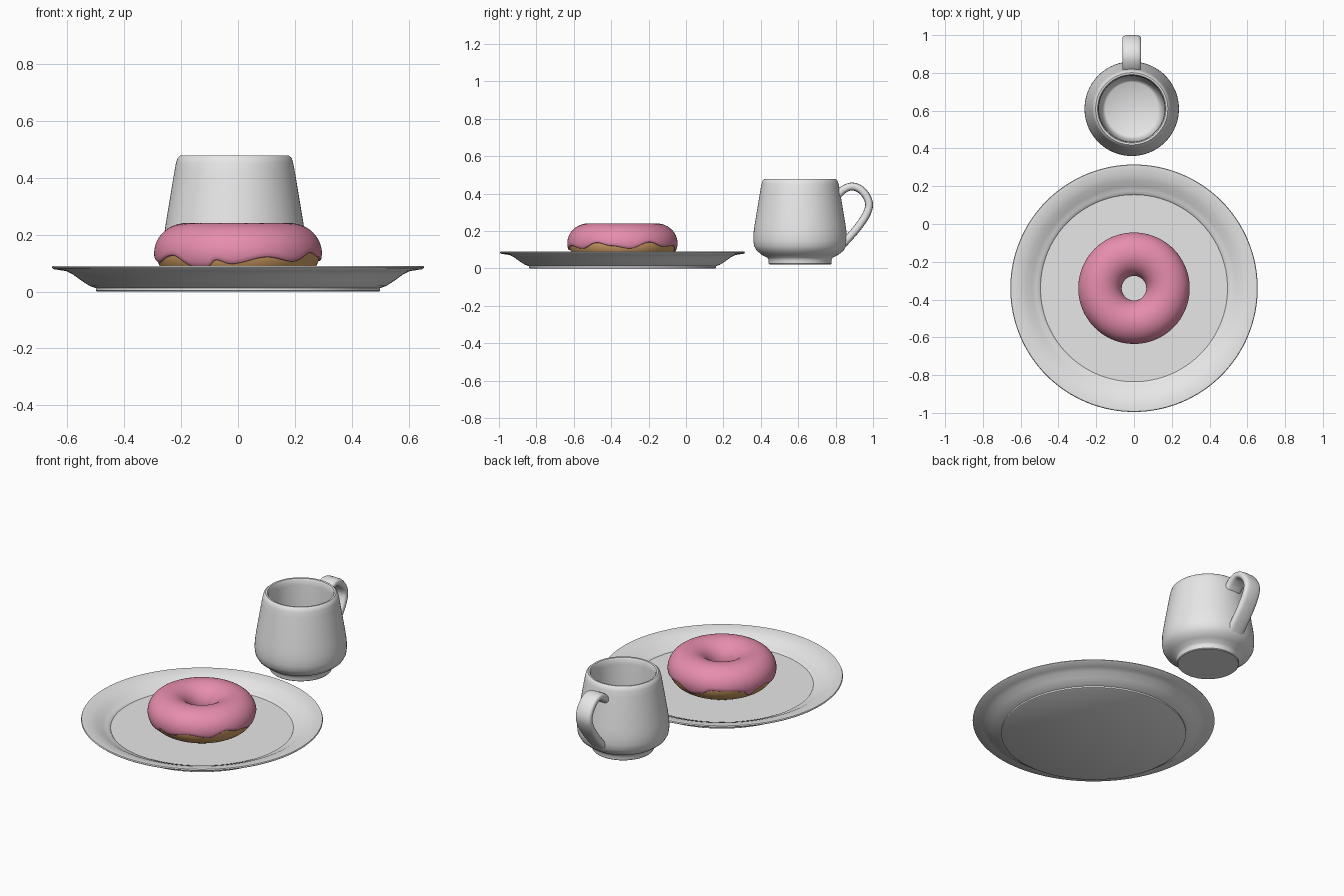
import bpy, bmesh, math
from mathutils import Vector

if "Cube" in bpy.data.objects:
    bpy.data.objects.remove(bpy.data.objects["Cube"])

def material(name, rgb):
    m = bpy.data.materials.new(name)
    m.diffuse_color = (*rgb, 1)
    m.use_nodes = True
    m.node_tree.nodes["Principled BSDF"].inputs["Base Color"].default_value = m.diffuse_color
    return m

ceramic = material("white ceramic", (0.8, 0.8, 0.8))
pink = material("pink icing", (0.9, 0.3, 0.47))
brown = material("baked dough", (0.65, 0.35, 0.13))

def finish(name, bm, mat, angle=40):
    bmesh.ops.recalc_face_normals(bm, faces=bm.faces)
    me = bpy.data.meshes.new(name)
    bm.to_mesh(me)
    bm.free()
    ob = bpy.data.objects.new(name, me)
    bpy.context.collection.objects.link(ob)
    me.materials.append(mat)
    bpy.ops.object.select_all(action='DESELECT')
    ob.select_set(True)
    bpy.context.view_layer.objects.active = ob
    bpy.ops.object.shade_smooth_by_angle(angle=math.radians(angle))
    return ob

def bridge(bm, rings, loop=False, closed=True):
    """Quads between successive rings of vertices."""
    pairs = list(zip(rings, rings[1:])) + ([(rings[-1], rings[0])] if loop else [])
    for a, b in pairs:
        n = len(a)
        for i in range(n if closed else n - 1):
            j = (i + 1) % n
            bm.faces.new((a[i], a[j], b[j], b[i]))

def lathe(name, profile, centre, mat, n=96):
    """Revolve (radius, z) points and cap both ends."""
    bm = bmesh.new()
    rings = [[bm.verts.new((centre[0] + r * math.cos(i * math.tau / n),
                            centre[1] + r * math.sin(i * math.tau / n), z))
              for i in range(n)] for r, z in profile]
    bridge(bm, rings)
    bm.faces.new(rings[0])
    bm.faces.new(rings[-1])
    return finish(name, bm, mat)

PLATE = (0, -0.34)
MUG = (-0.012, 0.61)

# Plate: foot, flared underside, thin rim, sloped bowl, flat floor
lathe("plate", [(0.495, 0), (0.5, 0.003), (0.5, 0.012), (0.522, 0.02), (0.55, 0.038),
                (0.58, 0.06), (0.605, 0.072), (0.65, 0.079), (0.655, 0.084),
                (0.652, 0.09), (0.64, 0.09), (0.6, 0.083), (0.57, 0.073),
                (0.54, 0.056), (0.515, 0.044), (0.5, 0.041), (0.495, 0.035)],
      PLATE, ceramic, 128)

# Mug: foot, rounded belly, tapered wall, rolled lip, hollow inside
lathe("mug_body", [(0.164, 0.022), (0.168, 0.026), (0.168, 0.045), (0.175, 0.058),
                   (0.205, 0.073), (0.232, 0.095), (0.246, 0.12), (0.25, 0.15),
                   (0.249, 0.19), (0.242, 0.24), (0.227, 0.33), (0.212, 0.42),
                   (0.206, 0.452), (0.2, 0.47), (0.191, 0.478), (0.181, 0.477),
                   (0.176, 0.468), (0.174, 0.44), (0.172, 0.3), (0.168, 0.15),
                   (0.16, 0.1), (0.15, 0.08), (0.14, 0.073)],
      MUG, ceramic)

# Mug handle: rounded flat strap swept along a smooth path in y and z
path = [Vector(p) for p in ((0.805, 0.385), (0.84, 0.42), (0.885, 0.438), (0.93, 0.424),
                            (0.965, 0.385), (0.979, 0.34), (0.965, 0.29), (0.93, 0.235),
                            (0.89, 0.185), (0.835, 0.125))]
dense = []
for k in range(len(path) - 1):
    p0, p1, p2, p3 = (path[min(max(k + d, 0), len(path) - 1)] for d in (-1, 0, 1, 2))
    for s in range(5):
        t = s / 5
        dense.append(0.5 * (2 * p1 + (p2 - p0) * t + (2 * p0 - 5 * p1 + 4 * p2 - p3) * t * t
                            + (3 * p1 - p0 - 3 * p2 + p3) * t ** 3))
dense.append(path[-1])
bm = bmesh.new()
rings = []
for k, p in enumerate(dense):
    d = (dense[min(k + 1, len(dense) - 1)] - dense[max(k - 1, 0)]).normalized()
    ring = []
    for i in range(20):
        c, s = math.cos(i * math.tau / 20), math.sin(i * math.tau / 20)
        u = 0.05 * math.copysign(abs(c) ** 0.55, c)
        v = 0.021 * math.copysign(abs(s) ** 0.7, s)
        ring.append(bm.verts.new((MUG[0] + u, p.x - d.y * v, p.y + d.x * v)))
    rings.append(ring)
bridge(bm, rings)
bm.faces.new(rings[0])
bm.faces.new(rings[-1])
finish("mug_handle", bm, ceramic)

# Doughnut: dough ring, with point at azimuth a, section angle t and outward offset
MID_R, MID_Z = 0.18, 0.135

def ring_point(a, t, off):
    r = MID_R + (0.107 + off) * math.cos(t)
    return (PLATE[0] + r * math.cos(a), PLATE[1] + r * math.sin(a),
            MID_Z + (0.098 + off) * math.sin(t))

N = 144
bm = bmesh.new()
rings = [[bm.verts.new(ring_point(i * math.tau / N, j * math.tau / 40, 0))
          for j in range(40)] for i in range(N)]
bridge(bm, rings, loop=True)
finish("dough", bm, brown)

# Icing: (azimuth in degrees, height) of the dripping outer edge
edge = [(8, 0.105), (30, 0.14), (49, 0.115), (70, 0.122), (90, 0.085), (102, 0.1),
        (113, 0.128), (138, 0.122), (149, 0.11), (156, 0.075), (164, 0.1), (178, 0.118),
        (193, 0.1), (218, 0.126), (237, 0.085), (248, 0.085), (254, 0.11), (265, 0.095),
        (291, 0.12), (312, 0.104), (332, 0.137), (348, 0.12), (368, 0.105)]

def edge_height(deg):
    if deg < 8:
        deg += 360
    for (a, z), (b, w) in zip(edge, edge[1:]):
        if a <= deg <= b:
            return z + (w - z) * (1 - math.cos(math.pi * (deg - a) / (b - a))) / 2

bm = bmesh.new()
rings = []
for i in range(N):
    a = i * math.tau / N
    lo = math.asin((edge_height(i * 360 / N) - MID_Z) / 0.105)
    hi = math.pi + 0.45 + 0.1 * math.sin(5 * a)
    section = [(lo + 0.03, -0.004), (lo, 0.001), (lo + 0.015, 0.005), (lo + 0.06, 0.008)]
    section += [(lo + 0.06 + (hi - lo - 0.12) * j / 28, 0.008) for j in range(1, 29)]
    section += [(hi, 0.003), (hi - 0.03, -0.004)]
    rings.append([bm.verts.new(ring_point(a, t, o)) for t, o in section])
bridge(bm, rings, loop=True, closed=False)
finish("icing", bm, pink, 60)
